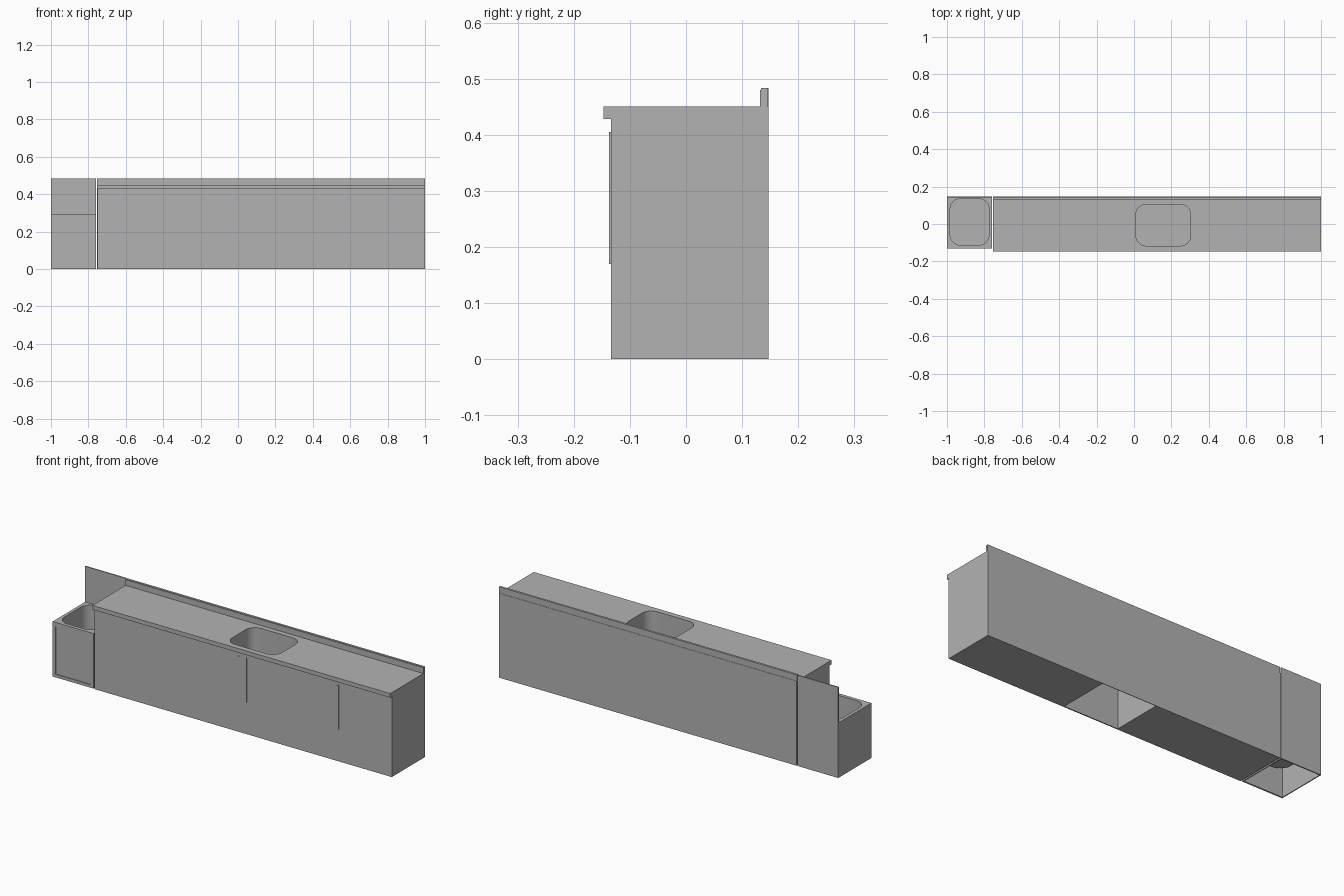
import bpy, bmesh, math

cube = bpy.data.objects.get("Cube")
if cube:
    bpy.data.objects.remove(cube, do_unlink=True)

steel = bpy.data.materials.new("steel_grey")
steel.use_nodes = True
GREY = (0.45, 0.45, 0.45, 1)
steel.diffuse_color = GREY
steel.node_tree.nodes["Principled BSDF"].inputs["Base Color"].default_value = GREY


def finish(name, bm):
    bmesh.ops.recalc_face_normals(bm, faces=bm.faces)
    mesh = bpy.data.meshes.new(name)
    bm.to_mesh(mesh)
    bm.free()
    mesh.materials.append(steel)
    obj = bpy.data.objects.new(name, mesh)
    bpy.context.collection.objects.link(obj)
    return obj


def box(name, x, y, z):
    bm = bmesh.new()
    bmesh.ops.create_cube(bm, size=1)
    for v in bm.verts:
        v.co = [r[0] if c < 0 else r[1] for c, r in zip(v.co, (x, y, z))]
    return finish(name, bm)


def rounded_loop(x, y, radius, steps=8):
    centres = ((x[1] - radius, y[1] - radius, 0), (x[0] + radius, y[1] - radius, 1),
               (x[0] + radius, y[0] + radius, 2), (x[1] - radius, y[0] + radius, 3))
    return [(cx + radius * math.cos((q + i / steps) * math.pi / 2),
             cy + radius * math.sin((q + i / steps) * math.pi / 2))
            for cx, cy, q in centres for i in range(steps + 1)]


def prism(name, loop, z, capped):
    """Floor plus walls, closed on top only when capped."""
    bm = bmesh.new()
    low, high = ([bm.verts.new((px, py, h)) for px, py in loop] for h in z)
    n = len(loop)
    bm.faces.new(low)
    for i in range(n):
        j = (i + 1) % n
        bm.faces.new((low[i], low[j], high[j], high[i]))
    if capped:
        bm.faces.new(high)
    return finish(name, bm)


def apply_modifier(obj, kind, **settings):
    mod = obj.modifiers.new(kind.lower(), kind)
    for key, value in settings.items():
        setattr(mod, key, value)
    bpy.ops.object.select_all(action="DESELECT")
    bpy.context.view_layer.objects.active = obj
    obj.select_set(True)
    bpy.ops.object.modifier_apply(modifier=mod.name)


def cut(obj, cutter):
    cutter.hide_render = True
    apply_modifier(obj, "BOOLEAN", operation="DIFFERENCE", object=cutter, solver="EXACT")
    bpy.data.objects.remove(cutter, do_unlink=True)


def sink(name, top, x, y, radius, floor, rim):
    """Cut an opening in a top and hang a bowl under it."""
    loop = rounded_loop(x, y, radius)
    cut(top, prism("cutter", loop, (floor, rim + 0.1), True))
    bowl = prism(name, loop, (floor, rim - 0.001), False)
    apply_modifier(bowl, "SOLIDIFY", thickness=0.003, offset=1)
    bpy.ops.object.shade_smooth_by_angle(angle=math.radians(35))


# Long counter: worktop with lip and backsplash
LEFT, OPEN_L, OPEN_R = -0.755, -0.01, 0.31
BODY_Y = (-0.134, 0.144)
worktop = box("worktop", (LEFT, 1), (-0.147, 0.144), (0.428, 0.45))
sink("counter_bowl", worktop, (0.01, 0.303), (-0.117, 0.105), 0.055, 0.29, 0.45)
box("backsplash", (LEFT, 1), (0.132, 0.1455), (0.45, 0.48))
box("backsplash_cap", (LEFT, 1), (0.134, 0.1455), (0.48, 0.483))

# Closed cabinets beside the open sink bay
box("left_cabinet", (LEFT + 0.003, OPEN_L), BODY_Y, (0, 0.428))
box("right_cabinet", (OPEN_R, 1), BODY_Y, (0, 0.428))
box("bay_front_panel", (OPEN_L, OPEN_R), (-0.134, -0.128), (0, 0.428))
box("back_panel", (LEFT, 1), (0.144, 0.147), (0, 0.45))

# Slim vertical door handles
for i, x in enumerate((0.1, 0.142, 0.685)):
    box(f"door_handle_{i + 1}", (x - 0.004, x + 0.004), (-0.1375, -0.134), (0.17, 0.405))

# Low wash trough, open underneath
T0, T1, RIM = -1, -0.76, 0.293
trough_top = box("trough_top", (T0, T1), (-0.132, 0.141), (0.285, RIM))
sink("trough_bowl", trough_top, (-0.983, -0.775), (-0.113, 0.135), 0.055, 0.135, RIM)
for side, x in (("right", T0), ("left", T1 - 0.005)):
    box(f"trough_{side}_side", (x, x + 0.005), (-0.132, 0.141), (0, 0.285))
front = box("trough_front", (T0, T1), (-0.132, -0.124), (0, 0.285))
cut(front, box("cutter", (-0.982, -0.777), (-0.15, -0.128), (0.016, 0.272)))
box("trough_back", (T0, T1), (0.141, 0.147), (0, 0.483))
